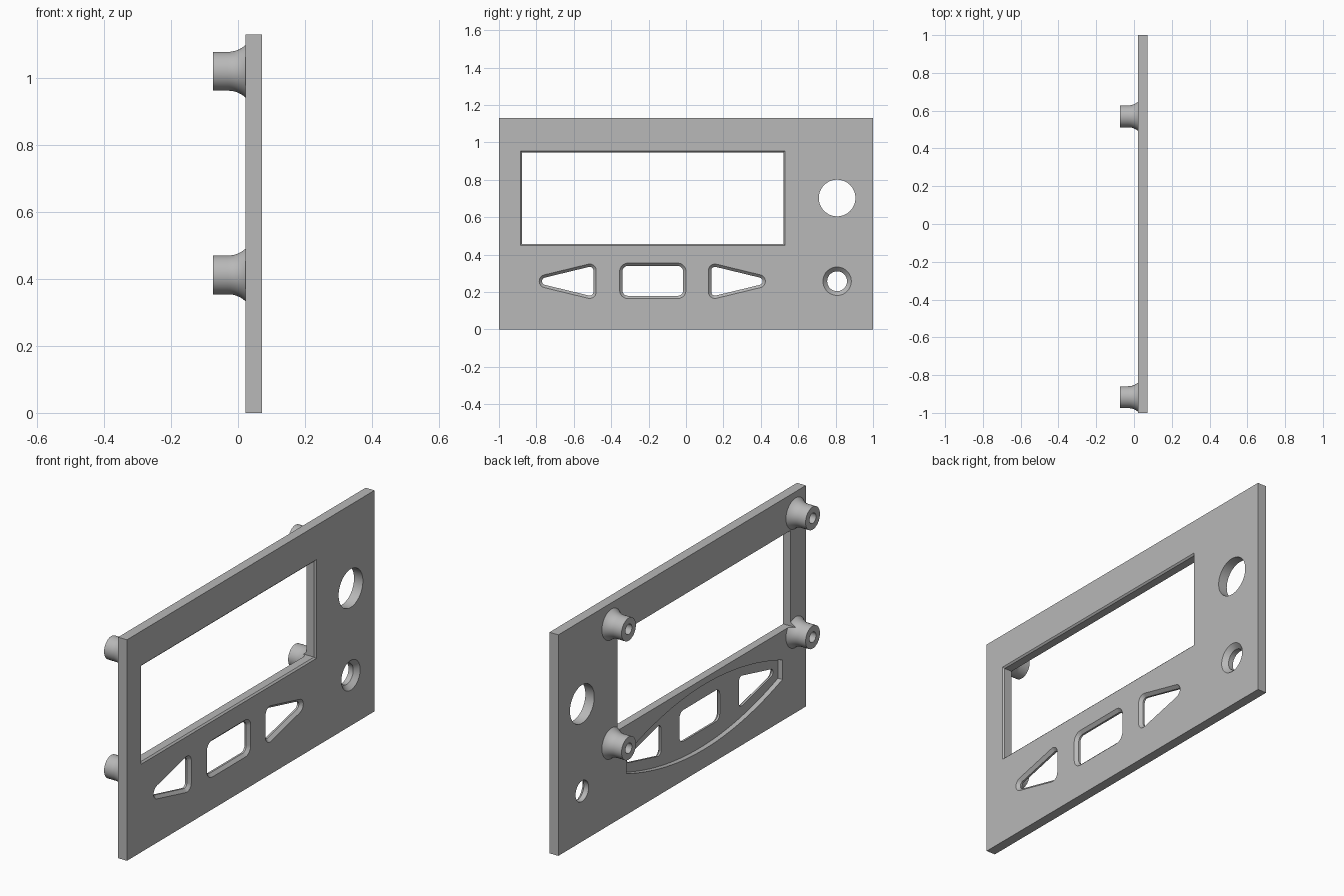
import bpy, bmesh
from math import atan2, cos, sin, pi

if "Cube" in bpy.data.objects:
    bpy.data.objects.remove(bpy.data.objects["Cube"])

BACK, FRONT = 0.022, 0.072      # the two faces of the plate along x
CHAMFER = 0.015

grey = bpy.data.materials.new("plain grey")
grey.use_nodes = True
grey.diffuse_color = (0.48, 0.48, 0.48, 1)
grey.node_tree.nodes["Principled BSDF"].inputs["Base Color"].default_value = (0.48, 0.48, 0.48, 1)


def circle(y, z, r, n=48):
    return [(y + r * cos(2 * pi * i / n), z + r * sin(2 * pi * i / n)) for i in range(n)]


def rect(y0, y1, z0, z1):
    return [(y0, z0), (y1, z0), (y1, z1), (y0, z1)]


def rounded(core, r, steps=8):
    """Outline of a counter-clockwise polygon grown by r with round corners."""
    pts, n = [], len(core)
    for i, (y, z) in enumerate(core):
        (py, pz), (ny, nz) = core[i - 1], core[(i + 1) % n]
        a = atan2(z - pz, y - py) - pi / 2
        b = atan2(nz - z, ny - y) - pi / 2
        turn = (b - a) % (2 * pi)
        pts += [(y + r * cos(a + turn * k / steps), z + r * sin(a + turn * k / steps))
                for k in range(steps + 1)]
    return pts


def loft(name, levels):
    """Closed solid through outlines placed at successive x positions."""
    bm = bmesh.new()
    rings = [[bm.verts.new((x, y, z)) for y, z in loop] for x, loop in levels]
    for a, b in zip(rings, rings[1:]):
        for i in range(len(a)):
            j = (i + 1) % len(a)
            bm.faces.new((a[i], a[j], b[j], b[i]))
    bm.faces.new(rings[0])
    bm.faces.new(rings[-1])
    bmesh.ops.recalc_face_normals(bm, faces=bm.faces)
    mesh = bpy.data.meshes.new(name)
    bm.to_mesh(mesh)
    bm.free()
    mesh.materials.append(grey)
    obj = bpy.data.objects.new(name, mesh)
    bpy.context.collection.objects.link(obj)
    return obj


def chamfered_cutter(name, inner, outer, depth):
    return loft(name, [(-0.2, inner), (FRONT - depth, inner), (FRONT, outer), (0.2, outer)])


def activate(obj):
    bpy.ops.object.select_all(action='DESELECT')
    obj.select_set(True)
    bpy.context.view_layer.objects.active = obj


def cut(obj, cutter):
    cutter.hide_render = True
    activate(obj)
    mod = obj.modifiers.new("cut", 'BOOLEAN')
    mod.operation, mod.solver, mod.object = 'DIFFERENCE', 'EXACT', cutter
    bpy.ops.object.modifier_apply(modifier=mod.name)


# Plate
slab = rect(-1, 1, 0, 1.13)
plate = loft("face_plate", [(BACK, slab), (FRONT, slab)])

# Shallow barrel-shaped pocket behind the buttons
mid_y, mid_z, half = -0.18, 0.26, 0.63
ts = [-1 + i / 12 for i in range(25)]
bulge = [(mid_y + half * t, 0.165 - 0.115 * t * t) for t in ts]
pocket = [(y, mid_z - h) for y, h in bulge] + [(y, mid_z + h) for y, h in reversed(bulge)]
cutters = [loft("pocket_cutter", [(-0.2, pocket), (BACK + 0.025, pocket)])]

# Display window
window = chamfered_cutter("window_cutter", rect(-0.877, 0.522, 0.458, 0.947),
                          rect(-0.885, 0.53, 0.45, 0.955), 0.008)
cutters.append(window)

# Button openings: centre rectangle and two mirrored triangles
left_core = [(-0.75, 0.258), (-0.515, 0.201), (-0.515, 0.315)]
right_core = [(2 * mid_y - y, z) for y, z in reversed(left_core)]
centre_core = rect(-0.31, -0.045, 0.21, 0.31)
for core, r in ((left_core, 0.02), (right_core, 0.02), (centre_core, 0.03)):
    cutters.append(chamfered_cutter("button_cutter", rounded(core, r),
                                    rounded(core, r + CHAMFER), CHAMFER))

# Round openings: plain large hole, countersunk small hole
big = circle(0.808, 0.703, 0.098, 64)
cutters.append(loft("large_hole_cutter", [(-0.2, big), (0.2, big)]))
cutters.append(chamfered_cutter("small_hole_cutter", circle(0.808, 0.258, 0.053),
                                circle(0.808, 0.258, 0.076), 0.023))
for c in cutters:
    cut(plate, c)

# Flared standoffs with blind screw holes
flare = [(-0.03 + 0.052 * t, 0.058 + 0.02 * t ** 2.2) for t in (i / 8 for i in range(9))]
profile = [(0.02, 0.026), (-0.075, 0.026), (-0.075, 0.058)] + flare + [(0.03, 0.078)]
standoffs = []
for y, side in ((0.57, "left"), (-0.917, "right")):
    for z, level in ((1.02, "upper"), (0.412, "lower")):
        post = loft(f"{level}_{side}_standoff", [(x, circle(y, z, r)) for x, r in profile])
        cut(post, window)
        standoffs.append(post)

for c in cutters:
    bpy.data.objects.remove(c)

for obj in [plate] + standoffs:
    activate(obj)
    bpy.ops.object.shade_smooth_by_angle()
